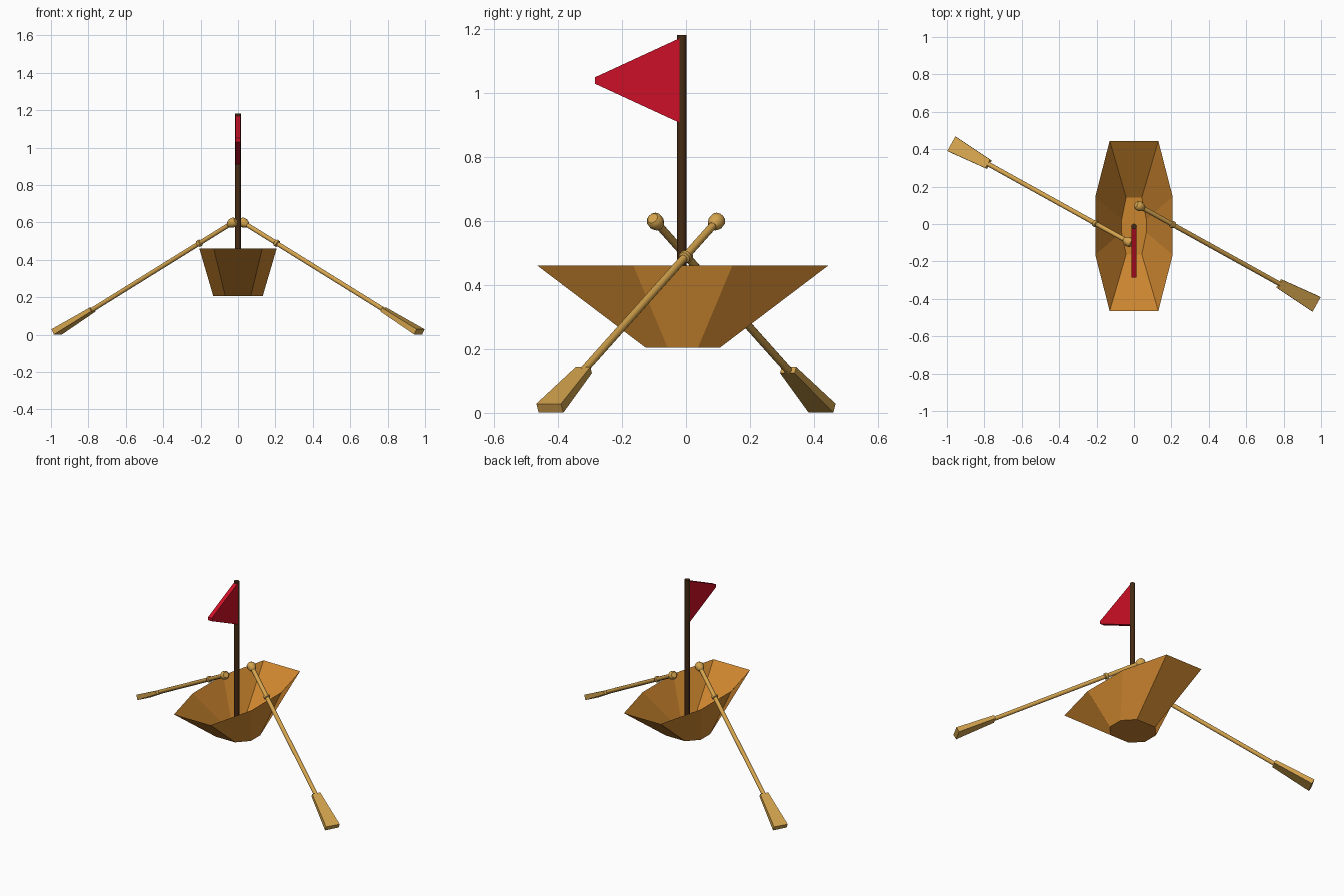
import bpy, bmesh, math
from mathutils import Vector, Matrix

if "Cube" in bpy.data.objects:
    bpy.data.objects.remove(bpy.data.objects["Cube"])


def material(name, rgb):
    m = bpy.data.materials.new(name)
    m.diffuse_color = (*rgb, 1)
    m.use_nodes = True
    m.node_tree.nodes["Principled BSDF"].inputs["Base Color"].default_value = m.diffuse_color
    return m


HULL = material("hull wood", (0.60, 0.235, 0.028))
OAR = material("light oar wood", (0.66, 0.37, 0.075))
MAST = material("dark mast wood", (0.060, 0.024, 0.007))
FLAG = material("red cloth", (0.61, 0.005, 0.020))


def loft(name, rings, mat, smooth=False):
    """Skin a list of equal-length point rings and cap both ends."""
    bm = bmesh.new()
    vs = [[bm.verts.new(p) for p in ring] for ring in rings]
    n = len(vs[0])
    for a, b in zip(vs, vs[1:]):
        for i in range(n):
            j = (i + 1) % n
            bm.faces.new((a[i], a[j], b[j], b[i]))
    bm.faces.new(vs[0][::-1])
    bm.faces.new(vs[-1])
    bmesh.ops.recalc_face_normals(bm, faces=bm.faces)
    me = bpy.data.meshes.new(name)
    bm.to_mesh(me)
    bm.free()
    me.materials.append(mat)
    ob = bpy.data.objects.new(name, me)
    bpy.context.collection.objects.link(ob)
    if smooth:
        bpy.ops.object.select_all(action='DESELECT')
        ob.select_set(True)
        bpy.context.view_layer.objects.active = ob
        bpy.ops.object.shade_smooth_by_angle(angle=math.radians(40))
    return ob


def octagon(x_end, x_side, y_end, y_side, z, yc=-0.01):
    half = [(x_end, -y_end), (x_side, -y_side), (x_side, y_side), (x_end, y_end)]
    return [(x, y + yc, z) for x, y in half] + [(-x, y + yc, z) for x, y in half[::-1]]


def circle(r, z, n=12):
    return [(r * math.cos(2 * math.pi * i / n), r * math.sin(2 * math.pi * i / n), z)
            for i in range(n)]


def rect(w, t, z):
    return [(-w / 2, -t / 2, z), (w / 2, -t / 2, z), (w / 2, t / 2, z), (-w / 2, t / 2, z)]


# Hull: outside rises to a sharp rim, inside falls to a narrow floor
loft("hull", [octagon(0.068, 0.132, 0.117, 0.048, 0.205),
              octagon(0.13, 0.207, 0.455, 0.155, 0.461),
              octagon(0.042, 0.066, 0.152, 0.035, 0.25)], HULL)

# Mast
mast = loft("mast", [circle(0.015, 0.24), circle(0.015, 1.182)], MAST, True)
mast.location.y = -0.013

# Pennant, tapering forward to a blunt tip
loft("flag", [[(s * 0.013, y, z) for s, z in ((-1, lo), (1, lo), (1, hi), (-1, hi))]
              for y, lo, hi in ((-0.014, 0.905, 1.175), (-0.285, 1.03, 1.05))], FLAG)

# Oars: local z runs from grip to blade tip, local x stays level
grip, tip = Vector((0.015, 0.103, 0.607)), Vector((0.97, -0.426, 0.0145))
d = (tip - grip).normalized()
length = (tip - grip).length
wide = Vector((-d.y, d.x, 0)).normalized()
flat = d.cross(wide)
place = Matrix.Translation(grip) @ Matrix((wide, flat, d)).transposed().to_4x4()

for side, turn in (("right", 0), ("left", math.pi)):
    m = Matrix.Rotation(turn, 4, 'Z') @ place
    parts = [
        loft(side + "_oar_shaft", [circle(0.0125, 0.03), circle(0.0125, length - 0.24)], OAR, True),
        loft(side + "_oar_grip", [circle(r, z) for r, z in
             ((0.017, -0.004), (0.025, 0.005), (0.026, 0.022), (0.021, 0.037), (0.013, 0.048))],
             OAR, True),
        loft(side + "_oar_collar", [circle(r, z) for r, z in
             ((0.013, 0.238), (0.019, 0.242), (0.019, 0.256), (0.013, 0.260))], OAR, True),
        loft(side + "_oar_blade", [rect(0.052, 0.022, length - 0.25),
                                   rect(0.088, 0.032, length)], OAR)]
    for p in parts:
        p.matrix_world = m
